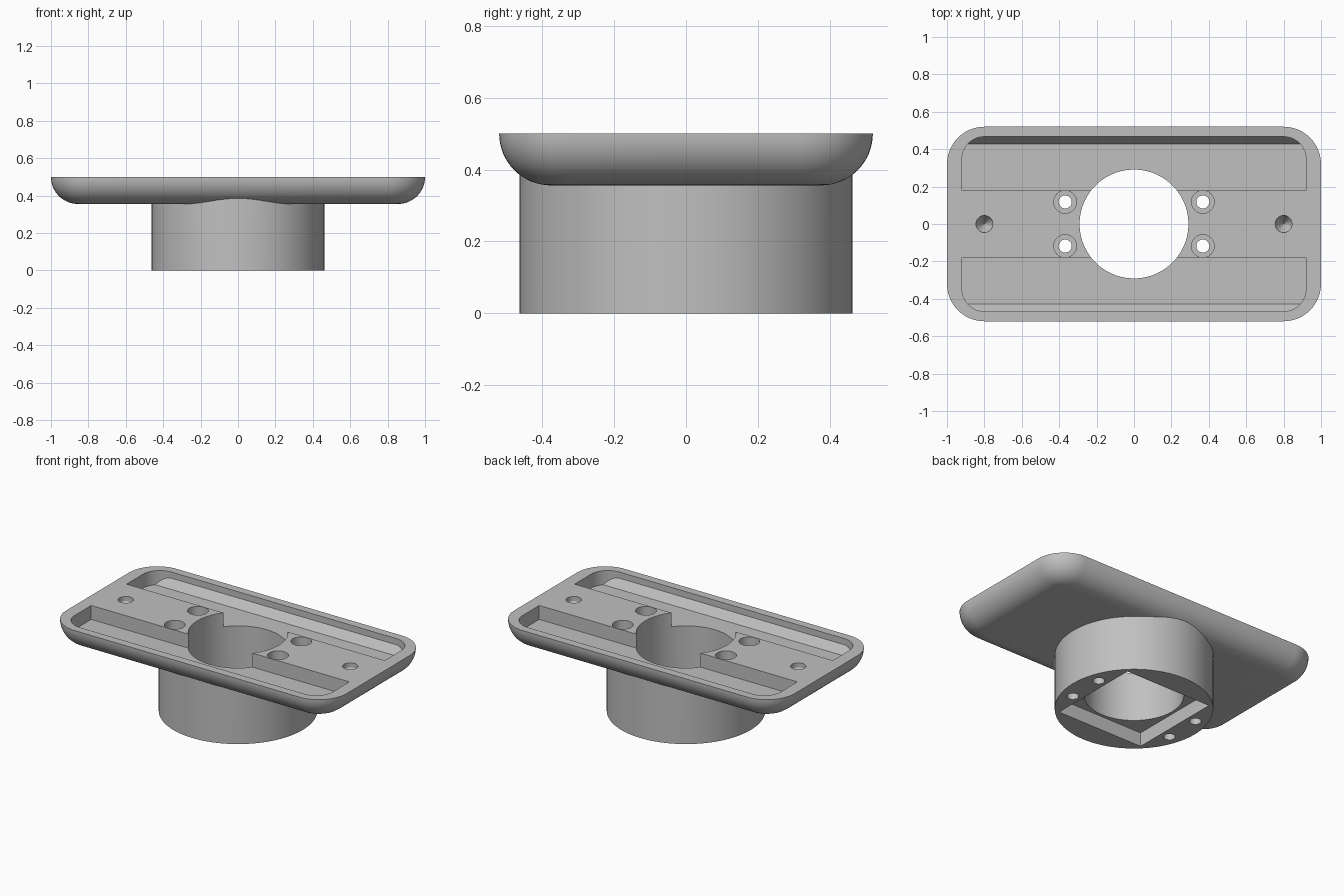
import bpy
import bmesh
from math import cos, sin, pi
from mathutils import Vector

cube = bpy.data.objects.get("Cube")
if cube:
    bpy.data.objects.remove(cube, do_unlink=True)

TOP, UNDER, FLOOR = 0.5, 0.356, 0.41

grey = bpy.data.materials.new("plain grey")
grey.use_nodes = True
grey.diffuse_color = (0.53, 0.53, 0.53, 1)
grey.node_tree.nodes["Principled BSDF"].inputs["Base Color"].default_value = grey.diffuse_color


def rounded_rect(hx, hy, r, steps=12):
    """Outline of a rounded rectangle, counter-clockwise."""
    points = []
    for i, (sx, sy) in enumerate([(1, 1), (-1, 1), (-1, -1), (1, -1)]):
        for k in range(steps + 1):
            a = (i + k / steps) * pi / 2
            points.append((sx * (hx - r) + r * cos(a), sy * (hy - r) + r * sin(a)))
    return points


def circle(x, y, r, sides=48):
    return [(x + r * cos(2 * pi * k / sides), y + r * sin(2 * pi * k / sides))
            for k in range(sides)]


def loft(layers):
    """Closed bmesh through matching outlines, listed bottom to top."""
    bm = bmesh.new()
    rings = [[bm.verts.new((x, y, z)) for x, y in outline] for outline, z in layers]
    n = len(rings[0])
    for low, high in zip(rings, rings[1:]):
        for i in range(n):
            j = (i + 1) % n
            bm.faces.new((low[i], low[j], high[j], high[i]))
    bm.faces.new(rings[0][::-1])
    bm.faces.new(rings[-1])
    return bm


def prism(outline, low, high):
    return loft([(outline, low), (outline, high)])


def make(name, bm):
    bmesh.ops.recalc_face_normals(bm, faces=bm.faces)
    mesh = bpy.data.meshes.new(name)
    bm.to_mesh(mesh)
    bm.free()
    obj = bpy.data.objects.new(name, mesh)
    bpy.context.collection.objects.link(obj)
    return obj


def slice_off(bm, point, normal):
    """Remove what lies beyond a plane and close the cut."""
    geom = bm.verts[:] + bm.edges[:] + bm.faces[:]
    bmesh.ops.bisect_plane(bm, geom=geom, dist=1e-6, plane_co=Vector(point),
                           plane_no=Vector(normal), clear_outer=True)
    bmesh.ops.holes_fill(bm, edges=[e for e in bm.edges if e.is_boundary], sides=0)


# Dish-shaped plate with a quarter-round lower edge
radius = TOP - UNDER
layers = []
for k in range(17):
    a = k / 16 * pi / 2
    inset = radius * (1 - sin(a))
    layers.append((rounded_rect(1 - inset, 0.52 - inset, 0.2 - inset),
                   TOP - radius * cos(a)))
plate = make("mounting_plate", loft(layers))
plate.data.materials.append(grey)

# Round socket below the plate
socket = make("socket", prism(circle(0, 0, 0.463, 96), 0, 0.4))
socket.data.materials.append(grey)

# Central bore and the square recess underneath
cutters = [
    make("bore_cutter", prism(circle(0, 0, 0.291, 96), -0.1, 0.6)),
    make("square_recess_cutter",
         prism([(0.31, 0.31), (-0.31, 0.31), (-0.31, -0.31), (0.31, -0.31)], -0.1, 0.09)),
]

# Two long pockets with a chamfer along the outer wall
for side in (1, -1):
    bm = prism(rounded_rect(0.92, 0.467, 0.12), FLOOR, 0.6)
    slice_off(bm, (0, side * 0.18, 0), (0, -side, 0))
    slice_off(bm, (0, side * 0.427, FLOOR), (0, side * 0.05, -0.04))
    cutters.append(make("pocket_cutter", bm))

# Counterbored screw holes, and a conical dimple near each end
for sx in (1, -1):
    for sy in (1, -1):
        x, y = sx * 0.368, sy * 0.118
        cutters.append(make("screw_hole_cutter", prism(circle(x, y, 0.035, 32), -0.1, 0.6)))
        cutters.append(make("counterbore_cutter", prism(circle(x, y, 0.061, 32), 0.25, 0.6)))
    x = sx * 0.8
    cutters.append(make("dimple_cutter", loft([
        (circle(x, 0, 0.001, 32), TOP - 0.1),
        (circle(x, 0, 0.045, 32), TOP - 0.03),
        (circle(x, 0, 0.045, 32), 0.6)])))

# Combine everything into one solid
for tool in [socket] + cutters:
    mod = plate.modifiers.new(tool.name, "BOOLEAN")
    mod.operation = "UNION" if tool == socket else "DIFFERENCE"
    mod.solver = "EXACT"
    mod.object = tool
    tool.hide_render = True
bpy.context.view_layer.update()
graph = bpy.context.evaluated_depsgraph_get()
solid = bpy.data.meshes.new_from_object(plate.evaluated_get(graph))
plate.modifiers.clear()
plate.data = solid
for tool in [socket] + cutters:
    bpy.data.objects.remove(tool, do_unlink=True)
solid.materials.clear()
solid.materials.append(grey)
for face in solid.polygons:
    face.material_index = 0

bpy.ops.object.select_all(action="DESELECT")
plate.select_set(True)
bpy.context.view_layer.objects.active = plate
bpy.ops.object.shade_smooth_by_angle(angle=pi / 7)
